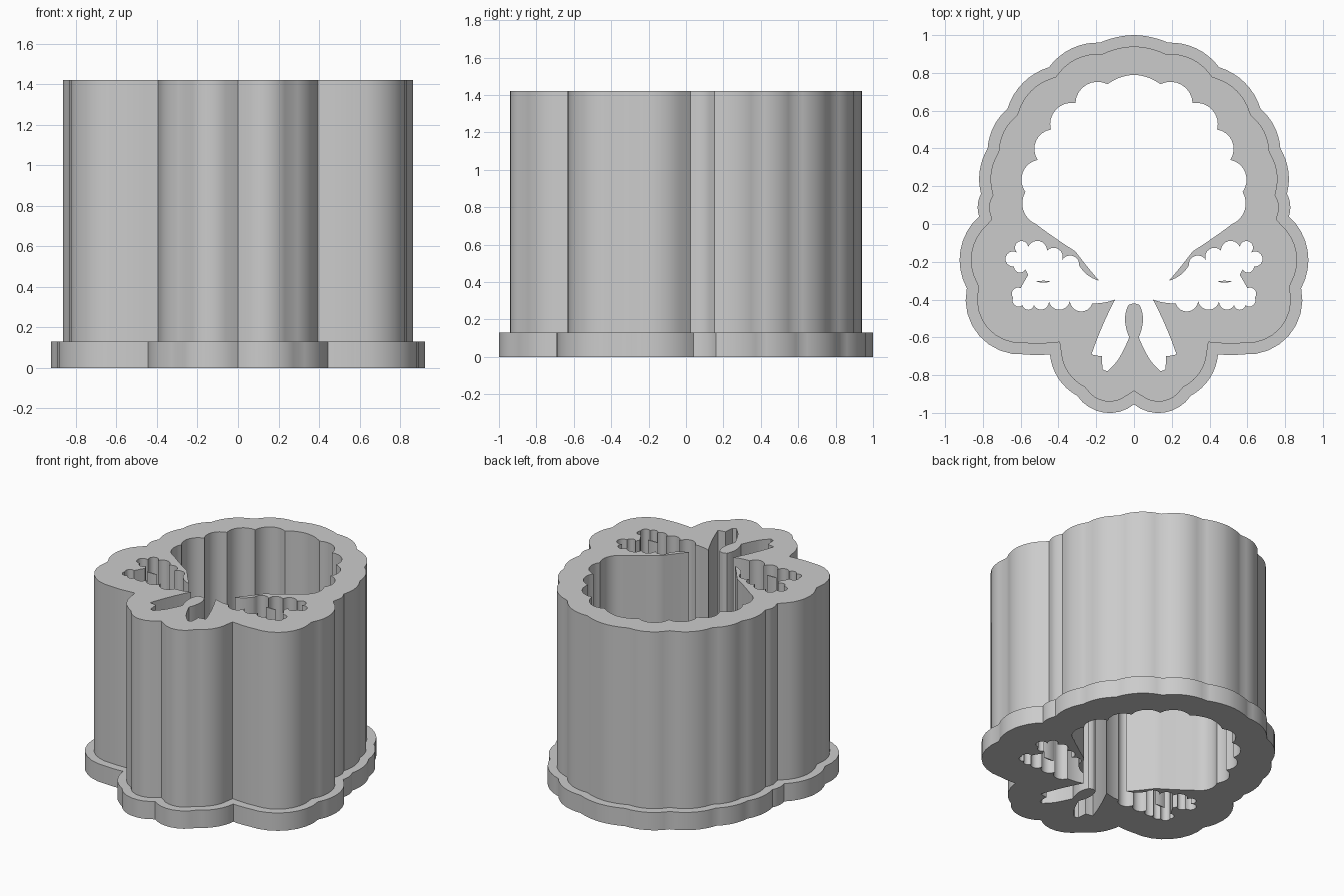
import bpy
import math
from mathutils import Vector

HEIGHT = 1.42
FLANGE_HEIGHT = 0.13
FLANGE_WIDTH = 0.06

cube = bpy.data.objects.get("Cube")
if cube:
    bpy.data.objects.remove(cube, do_unlink=True)

grey = bpy.data.materials.new("plain grey")
grey.use_nodes = True
colour = (0.6, 0.6, 0.6, 1)
grey.diffuse_color = colour
grey.node_tree.nodes["Principled BSDF"].inputs["Base Color"].default_value = colour


def arc(start, end, bulge, steps=8):
    """Points of an arc bulging to the left of start-end, without the end."""
    start, end = Vector(start), Vector(end)
    chord = end - start
    normal = Vector((-chord.y, chord.x))
    half = 2 * math.atan(bulge)
    points = []
    for i in range(steps):
        angle = half * (2 * i / steps - 1)
        along = (math.sin(angle) / math.sin(half) + 1) / 2
        rise = (math.cos(angle) - math.cos(half)) / math.sin(half) / 2
        points.append(start + chord * along + normal * rise)
    return points


def scalloped(runs):
    """Join runs of arcs, each run with its own bulge; each starts where the last ended."""
    points, last = [], None
    for bulge, corners in runs:
        for corner in corners:
            if last is not None:
                points += arc(last, corner, bulge)
            last = corner
    return points + [Vector(last)]


def mirrored(half):
    """Close a right half that starts and ends on the centre line."""
    return half + [Vector((-p.x, p.y)) for p in reversed(half[1:-1])]


def inset(loop, distance):
    """Move a clockwise loop inward with mitred corners."""
    result = []
    for i, p in enumerate(loop):
        before = (p - loop[i - 1]).normalized()
        after = (loop[(i + 1) % len(loop)] - p).normalized()
        n1 = Vector((before.y, -before.x))
        n2 = Vector((after.y, -after.x))
        result.append(p + (n1 + n2) * distance / (1 + n1.dot(n2)))
    return result


def extrude_loops(name, loops, height):
    """Fill the loops with even-odd holes and extrude them up from the ground."""
    curve = bpy.data.curves.new(name + "_profile", "CURVE")
    curve.dimensions = "2D"
    curve.fill_mode = "BOTH"
    curve.extrude = height / 2
    for loop in loops:
        spline = curve.splines.new("POLY")
        spline.points.add(len(loop) - 1)
        for point, p in zip(spline.points, loop):
            point.co = (p.x, p.y, 0, 1)
        spline.use_cyclic_u = True
    obj = bpy.data.objects.new(name, curve)
    bpy.context.collection.objects.link(obj)
    bpy.ops.object.select_all(action="DESELECT")
    obj.select_set(True)
    bpy.context.view_layer.objects.active = obj
    bpy.ops.object.convert(target="MESH")
    obj = bpy.context.object
    obj.name = name
    for vertex in obj.data.vertices:
        vertex.co.z += height / 2
    # weld caps to sides so the shading follows the real edges
    bpy.ops.object.mode_set(mode="EDIT")
    bpy.ops.mesh.select_all(action="SELECT")
    bpy.ops.mesh.remove_doubles(threshold=0.0001)
    bpy.ops.mesh.normals_make_consistent(inside=False)
    bpy.ops.object.mode_set(mode="OBJECT")
    obj.data.materials.clear()
    obj.data.materials.append(grey)
    bpy.ops.object.shade_smooth_by_angle(angle=math.radians(30))
    return obj


# Outer scalloped outline, right half from back to front
outline = mirrored(scalloped([
    (0, [(0, 1)]),
    (.1, [(.18, .96)]),
    (.25, [(.45, .83), (.67, .61)]),
    (.2, [(.775, .4), (.81, .16), (.82, .04)]),
    (.35, [(.885, -.34)]),
    (.5, [(.58, -.69)]),
    (.05, [(.445, -.69)]),
    (.25, [(.3, -.91)]),
    (.44, [(0, -.955)]),
]))

# Through opening: wreath interior, leaf sprays and ribbon tails
opening = mirrored(scalloped([
    (0, [(0, .79)]),
    (.15, [(.14, .74)]),
    (.55, [(.31, .64), (.44, .5), (.51, .34), (.575, .17)]),
    (.45, [(.52, 0)]),
    (.02, [(.31, -.145), (.185, -.3)]),
    (-.2, [(.29, -.22)]),
    # upper leaf lobes
    (.8, [(.38, -.19), (.46, -.14), (.56, -.12)]),
    (1.4, [(.62, -.15), (.635, -.225)]),
    (.8, [(.575, -.24)]),
    (.02, [(.56, -.27), (.6, -.34)]),
    # lower leaf lobes
    (.8, [(.64, -.39), (.59, -.43), (.53, -.43), (.45, -.41),
          (.34, -.41), (.22, -.42)]),
    (.1, [(.1, -.4)]),
    # ribbon tail
    (.04, [(.225, -.69), (.17, -.7), (.165, -.77), (.14, -.78),
           (.085, -.72), (.025, -.6)]),
    (-.1, [(.048, -.5), (.03, -.43), (0, -.42)]),
]))

# Thin leaf veins standing free between the leaves
tip, root = (.52, -.305), (.44, -.305)
vein = arc(root, tip, .12) + arc(tip, root, .12)
other_vein = [Vector((-p.x, p.y)) for p in vein]

wall = inset(outline, FLANGE_WIDTH)
extrude_loops("body", [wall, opening, vein, other_vein], HEIGHT)
extrude_loops("base_flange", [outline, wall], FLANGE_HEIGHT)
